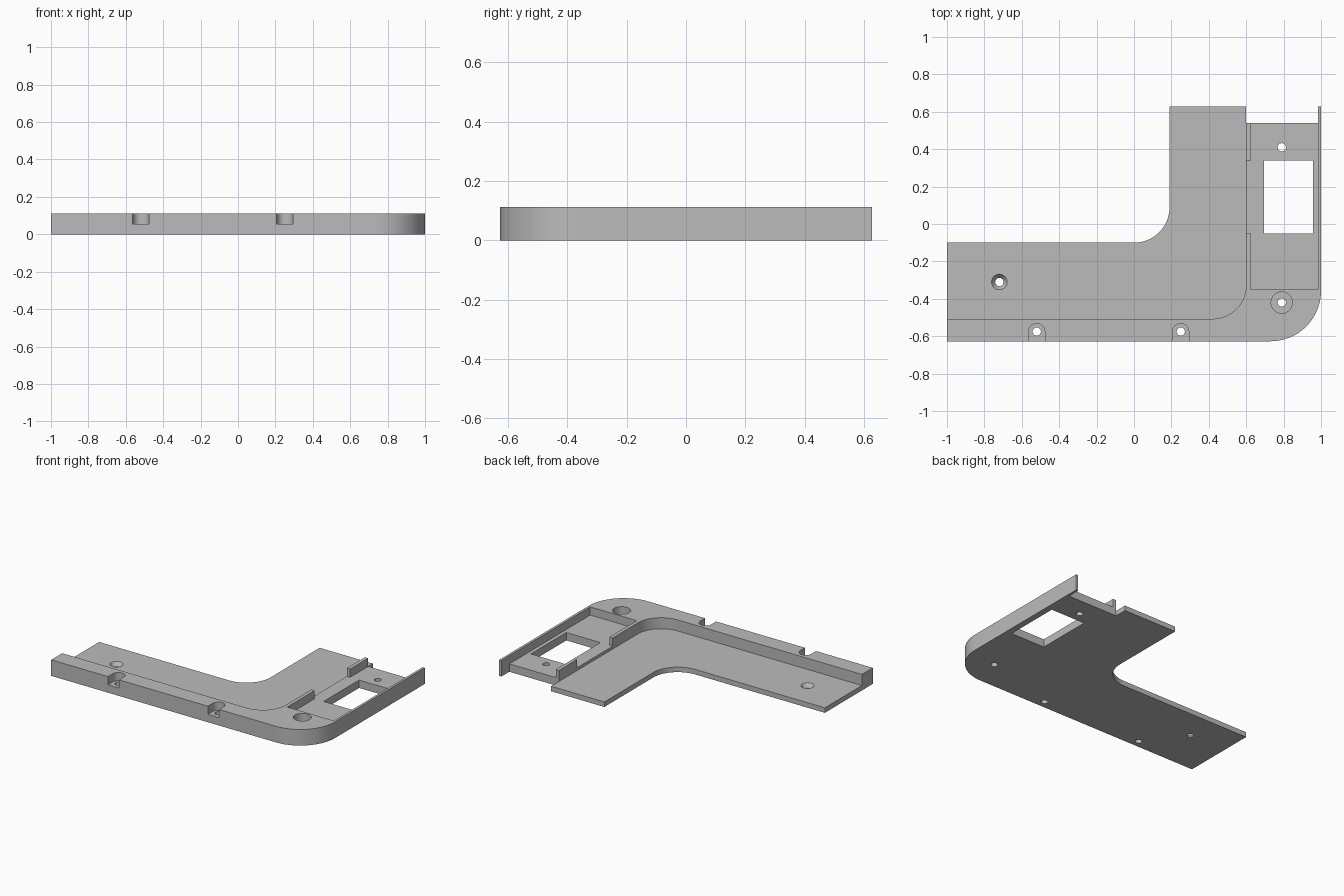
import bpy, bmesh, math

if "Cube" in bpy.data.objects:
    bpy.data.objects.remove(bpy.data.objects["Cube"], do_unlink=True)

TOP, FLOOR, SEAT = 0.112, 0.035, 0.055   # rim height, tray floor, pocket and screw seats
HOLE, BORE = 0.022, 0.043

grey = bpy.data.materials.new("light_grey")
grey.use_nodes = True
colour = (0.5, 0.5, 0.5, 1)
grey.diffuse_color = colour
grey.node_tree.nodes["Principled BSDF"].inputs["Base Color"].default_value = colour


def arc(cx, cy, r, a0, a1, n=24):
    """Points along an arc, angles in degrees."""
    angles = [math.radians(a0 + (a1 - a0) * i / n) for i in range(n + 1)]
    return [(cx + r * math.cos(a), cy + r * math.sin(a)) for a in angles]


def prism(name, pts, z0, z1):
    """Upright solid from an outline."""
    bm = bmesh.new()
    face = bm.faces.new([bm.verts.new((x, y, z0)) for x, y in pts])
    ext = bmesh.ops.extrude_face_region(bm, geom=[face])
    moved = [v for v in ext["geom"] if isinstance(v, bmesh.types.BMVert)]
    bmesh.ops.translate(bm, vec=(0, 0, z1 - z0), verts=moved)
    bmesh.ops.recalc_face_normals(bm, faces=bm.faces)
    mesh = bpy.data.meshes.new(name)
    bm.to_mesh(mesh)
    bm.free()
    mesh.materials.append(grey)
    obj = bpy.data.objects.new(name, mesh)
    bpy.context.collection.objects.link(obj)
    return obj


def box(name, x0, x1, y0, y1, z0, z1):
    return prism(name, [(x0, y0), (x1, y0), (x1, y1), (x0, y1)], z0, z1)


def cylinder(name, x, y, r, z0, z1):
    return prism(name, arc(x, y, r, 0, 352.5, 47), z0, z1)


# L-shaped body with a rounded outer and inner corner
body = prism("corner_bracket",
             [(-1, -0.627)] + arc(0.73, -0.357, 0.27, -90, 0)
             + [(1, 0.627), (0.983, 0.627), (0.983, 0.54), (0.6, 0.54), (0.6, 0.627), (0.19, 0.627)]
             + arc(0, 0.09, 0.19, 0, -90) + [(-1, -0.1)], 0, TOP)

# Low tray inside the rim
cutters = [prism("tray_cutter",
                 [(-1.1, -0.507)] + arc(0.42, -0.327, 0.18, -90, 0)
                 + [(0.6, 0.8), (-1.1, 0.8)], FLOOR, 0.3)]

# Side pocket, the gap in its inner lip, and the window through its floor
cutters += [box("pocket_cutter", 0.625, 0.983, -0.35, 0.7, SEAT, 0.3),
            box("lip_gap_cutter", 0.58, 0.7, -0.05, 0.34, SEAT, 0.3),
            box("window_cutter", 0.695, 0.957, -0.05, 0.34, -0.1, 0.3)]

# Open screw notches along the front rim
for x in (-0.52, 0.25):
    cutters.append(prism("notch_cutter",
                         arc(x, -0.575, BORE, 0, 180) + [(x - BORE, -0.8), (x + BORE, -0.8)],
                         SEAT, 0.3))

# Counterbore in the corner
cutters.append(cylinder("counterbore_cutter", 0.79, -0.42, 0.057, SEAT, 0.3))

# Screw holes
for x, y in ((-0.52, -0.575), (0.25, -0.575), (0.79, -0.42), (0.79, 0.41), (-0.72, -0.31)):
    cutters.append(cylinder("hole_cutter", x, y, HOLE, -0.1, 0.3))

# Countersink in the tray: widen the upper ring into a cone
sink = cylinder("countersink_cutter", -0.72, -0.31, HOLE, 0.008, FLOOR + 0.002)
for v in sink.data.vertices:
    if v.co.z > 0.02:
        v.co.x = -0.72 + (v.co.x + 0.72) * BORE / HOLE
        v.co.y = -0.31 + (v.co.y + 0.31) * BORE / HOLE
cutters.append(sink)

for cutter in cutters:
    cutter.hide_render = True
    mod = body.modifiers.new(cutter.name, "BOOLEAN")
    mod.operation = "DIFFERENCE"
    mod.solver = "EXACT"
    mod.object = cutter

# Bake the cuts and drop the cutters
graph = bpy.context.evaluated_depsgraph_get()
result = bpy.data.meshes.new_from_object(body.evaluated_get(graph))
body.modifiers.clear()
body.data = result
for cutter in cutters:
    bpy.data.objects.remove(cutter, do_unlink=True)

bpy.ops.object.select_all(action="DESELECT")
body.select_set(True)
bpy.context.view_layer.objects.active = body
bpy.ops.object.shade_smooth_by_angle(angle=math.radians(30))
